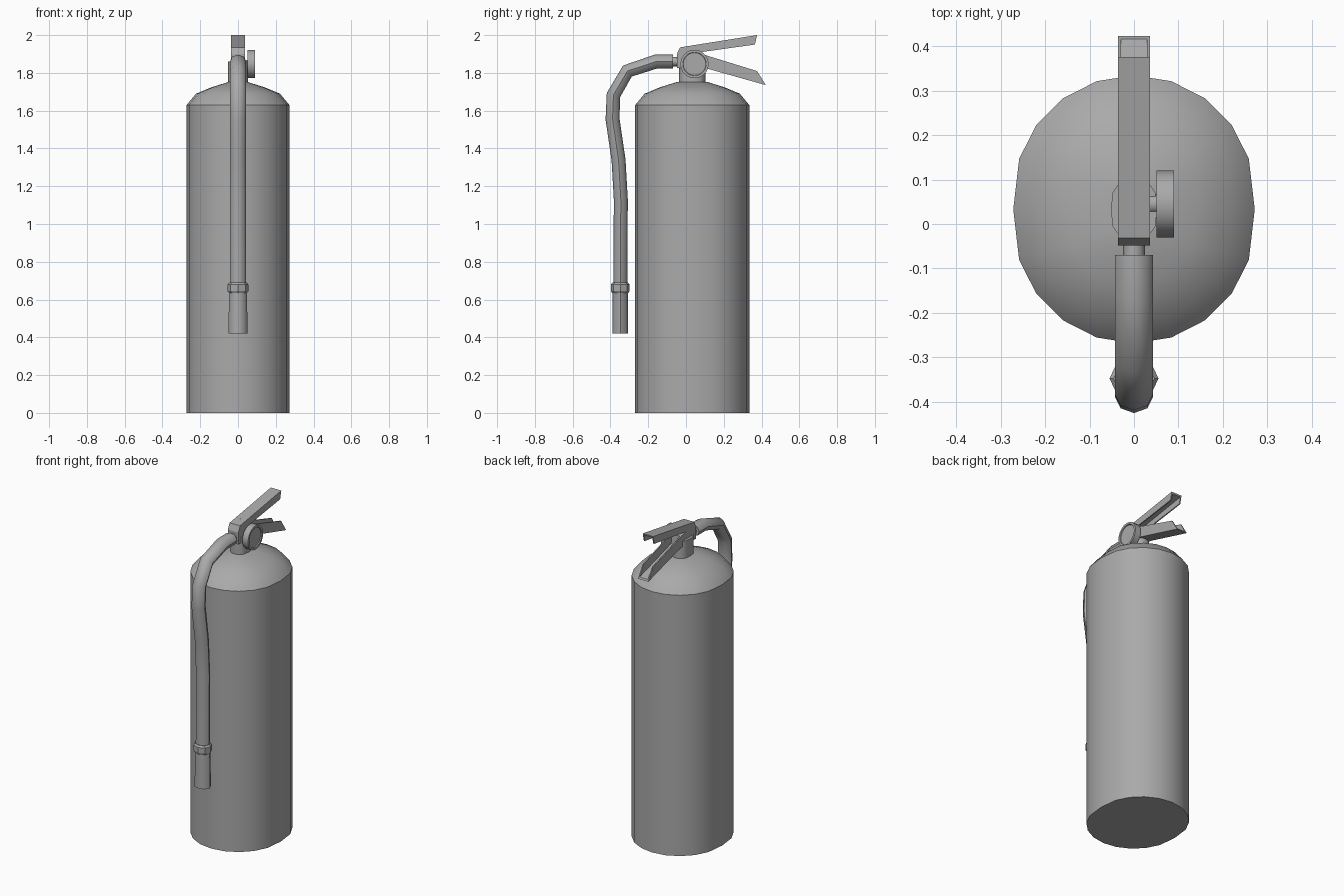
import bpy, bmesh, math
from mathutils import Matrix, Vector

cube = bpy.data.objects.get("Cube")
if cube:
    bpy.data.objects.remove(cube, do_unlink=True)

grey = bpy.data.materials.new("plain_grey")
grey.use_nodes = True
tone = (0.4, 0.4, 0.4, 1)
grey.diffuse_color = tone
grey.node_tree.nodes["Principled BSDF"].inputs["Base Color"].default_value = tone


def finish(name, bm, smooth_angle=None):
    """Turn a bmesh into a named object."""
    bmesh.ops.remove_doubles(bm, verts=bm.verts, dist=1e-5)
    bmesh.ops.recalc_face_normals(bm, faces=bm.faces)
    mesh = bpy.data.meshes.new(name)
    bm.to_mesh(mesh)
    bm.free()
    mesh.materials.append(grey)
    obj = bpy.data.objects.new(name, mesh)
    bpy.context.collection.objects.link(obj)
    if smooth_angle:
        bpy.ops.object.select_all(action='DESELECT')
        obj.select_set(True)
        bpy.context.view_layer.objects.active = obj
        bpy.ops.object.shade_smooth_by_angle(angle=math.radians(smooth_angle))
    return obj


def skin(name, rings, smooth_angle):
    """Join rings of points with quads and cap both ends."""
    bm = bmesh.new()
    loops = [[bm.verts.new(p) for p in ring] for ring in rings]
    n = len(loops[0])
    for a, b in zip(loops, loops[1:]):
        for i in range(n):
            j = (i + 1) % n
            bm.faces.new((a[i], a[j], b[j], b[i]))
    bm.faces.new(loops[0])
    bm.faces.new(loops[-1])
    return finish(name, bm, smooth_angle)


def lathe(name, profile, sides, place, stretch=0.0, smooth_angle=35):
    """Turned shape; stretch pulls its two halves apart along y."""
    rings = []
    for r, z in profile:
        ring = []
        for i in range(sides):
            a = math.tau * i / sides
            s = math.sin(a)
            shift = 0 if abs(s) < 1e-6 else math.copysign(stretch, s)
            ring.append(place @ Vector((r * math.cos(a), r * s + shift, z)))
        rings.append(ring)
    return skin(name, rings, smooth_angle)


def tube(name, stations, sides=8, smooth_angle=50):
    """Sweep along (y, z, half width in x, half depth) stations."""
    pts = [Vector((0, y, z)) for y, z, _, _ in stations]
    rings = []
    for k, (_, _, w, d) in enumerate(stations):
        t = (pts[min(k + 1, len(pts) - 1)] - pts[max(k - 1, 0)]).normalized()
        side = Vector((0, -t.z, t.y))
        rings.append([pts[k] + Vector((w * math.cos(a), 0, 0)) + side * d * math.sin(a)
                      for a in (math.tau * i / sides for i in range(sides))])
    return skin(name, rings, smooth_angle)


def plate(name, outline, x0, x1):
    """Side outline in (y, z) extruded between two x values."""
    bm = bmesh.new()
    face = bm.faces.new([bm.verts.new((x0, y, z)) for y, z in outline])
    new = bmesh.ops.extrude_face_region(bm, geom=[face])["geom"]
    bmesh.ops.translate(bm, vec=(x1 - x0, 0, 0),
                        verts=[v for v in new if isinstance(v, bmesh.types.BMVert)])
    return finish(name, bm)


# Tank with domed shoulder, and neck
tank_axis = Matrix.Translation((0, 0.033, 0))
lathe("tank", [(0.272, 0), (0.272, 1.63), (0.222, 1.69), (0.14, 1.724), (0.05, 1.752)],
      20, tank_axis, stretch=0.03)
lathe("neck", [(0.052, 1.72), (0.052, 1.86)], 16, tank_axis, stretch=0.018)

# Valve body
HALF = 0.036
WALL = 0.007
plate("valve_body", [(-0.048, 1.825), (-0.048, 1.9), (-0.032, 1.935), (0.05, 1.948),
                     (0.05, 1.905), (0.1, 1.895), (0.106, 1.825)], -HALF, HALF)

# Levers: folded channels made of a web and two side walls
levers = {
    "upper_lever": ([(0.03, 1.945), (0.376, 2.0), (0.374, 1.99), (0.03, 1.935)],
                    [(0.03, 1.945), (0.376, 2.0), (0.365, 1.95), (0.03, 1.903)]),
    "lower_lever": ([(0.09, 1.829), (0.423, 1.735), (0.417, 1.745), (0.09, 1.839)],
                    [(0.09, 1.898), (0.376, 1.81), (0.423, 1.735), (0.09, 1.829)]),
}
for name, (web, wall) in levers.items():
    plate(name + "_web", web, -HALF, HALF)
    plate(name + "_left_wall", wall, HALF - WALL, HALF)
    plate(name + "_right_wall", wall, -HALF, WALL - HALF)

# Pressure gauge with a recessed dial, on a short stem
gauge_axis = Matrix.Translation((0, 0.045, 1.847)) @ Matrix.Rotation(math.pi / 2, 4, 'Y')
lathe("gauge_stem", [(0.022, 0.03), (0.022, 0.055)], 12, gauge_axis)
lathe("gauge", [(0.075, 0.051), (0.075, 0.09), (0.062, 0.09), (0.06, 0.084)], 20, gauge_axis)

# Hose with its coupling, collar and nozzle
tube("hose_coupling", [(-0.04, 1.86, 0.025, 0.025), (-0.075, 1.86, 0.025, 0.025)])
path = [(-0.07, 1.86), (-0.159, 1.86), (-0.31, 1.81), (-0.384, 1.683), (-0.389, 1.556),
        (-0.357, 1.338), (-0.345, 1.127), (-0.348, 0.66)]
tube("hose", [(y, z, 0.043, 0.037) for y, z in path])
tube("hose_collar", [(-0.348, z, w, w * 0.9) for z, w in
                     ((0.69, 0.046), (0.68, 0.055), (0.645, 0.055), (0.635, 0.048))], smooth_angle=30)
tube("nozzle", [(-0.348, 0.64, 0.048, 0.04), (-0.348, 0.42, 0.05, 0.042)])
